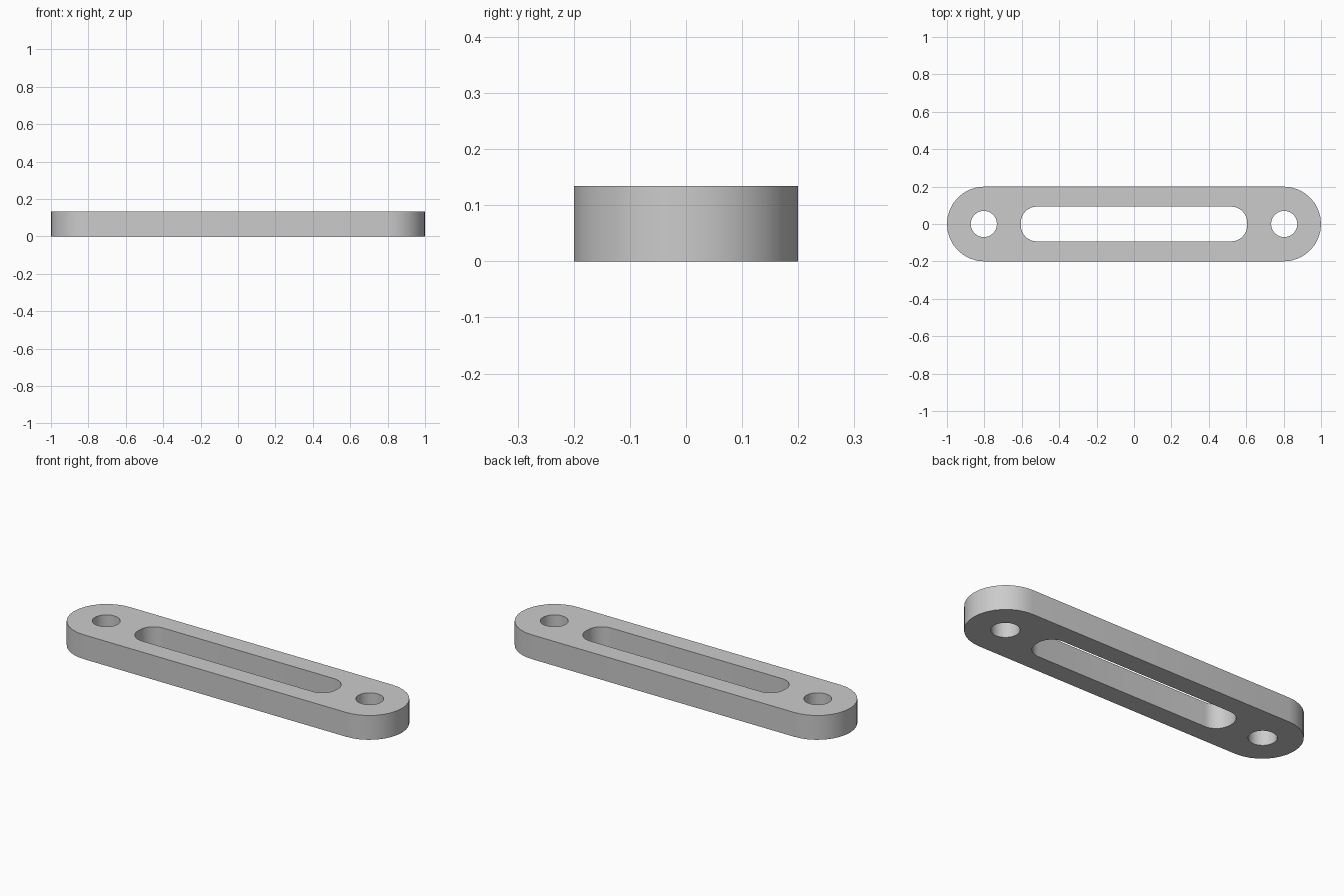
import bpy
import bmesh
from math import pi, cos, sin, radians

if "Cube" in bpy.data.objects:
    bpy.data.objects.remove(bpy.data.objects["Cube"], do_unlink=True)

THICKNESS = 0.134

grey = bpy.data.materials.new("light grey metal")
grey.use_nodes = True
colour = (0.6, 0.6, 0.6, 1)
grey.diffuse_color = colour
grey.node_tree.nodes["Principled BSDF"].inputs["Base Color"].default_value = colour


def rounded_outline(cx, half_x, half_y, radius, steps):
    """Rounded rectangle outline; a circle when the radius equals both halves."""
    points = []
    for corner, (sx, sy) in enumerate([(1, 1), (-1, 1), (-1, -1), (1, -1)]):
        for i in range(steps + 1):
            a = (corner + i / steps) * pi / 2
            p = (cx + sx * (half_x - radius) + radius * cos(a),
                 sy * (half_y - radius) + radius * sin(a))
            if not points or abs(p[0] - points[-1][0]) + abs(p[1] - points[-1][1]) > 1e-5:
                points.append(p)
    first, last = points[0], points[-1]
    if abs(first[0] - last[0]) + abs(first[1] - last[1]) < 1e-5:
        points.pop()
    return points


# Flat profile: outer edge, long slot and two bolt holes
outlines = [rounded_outline(0, 1.0, 0.2, 0.2, 8),
            rounded_outline(0, 0.605, 0.093, 0.085, 8)]
for side in (-1, 1):
    outlines.append(rounded_outline(side * 0.803, 0.07, 0.07, 0.07, 8))

curve = bpy.data.curves.new("link_profile", "CURVE")
curve.dimensions = "2D"
curve.fill_mode = "BOTH"
curve.extrude = THICKNESS / 2
for outline in outlines:
    spline = curve.splines.new("POLY")
    spline.points.add(len(outline) - 1)
    for point, (x, y) in zip(spline.points, outline):
        point.co = (x, y, 0, 1)
    spline.use_cyclic_u = True

# Solid link plate from the extruded profile
profile = bpy.data.objects.new("link_profile", curve)
bpy.context.collection.objects.link(profile)
bpy.context.view_layer.update()
depsgraph = bpy.context.evaluated_depsgraph_get()
mesh = bpy.data.meshes.new_from_object(profile.evaluated_get(depsgraph))
bpy.data.objects.remove(profile, do_unlink=True)

bm = bmesh.new()
bm.from_mesh(mesh)
bmesh.ops.remove_doubles(bm, verts=bm.verts, dist=1e-4)
bmesh.ops.translate(bm, verts=bm.verts, vec=(0, 0, THICKNESS / 2))
bmesh.ops.recalc_face_normals(bm, faces=bm.faces)
bm.to_mesh(mesh)
bm.free()
mesh.name = "link_plate"
mesh.materials.clear()
mesh.materials.append(grey)

plate = bpy.data.objects.new("link_plate", mesh)
bpy.context.collection.objects.link(plate)
bpy.ops.object.select_all(action="DESELECT")
plate.select_set(True)
bpy.context.view_layer.objects.active = plate
bpy.ops.object.shade_smooth_by_angle(angle=radians(35))
